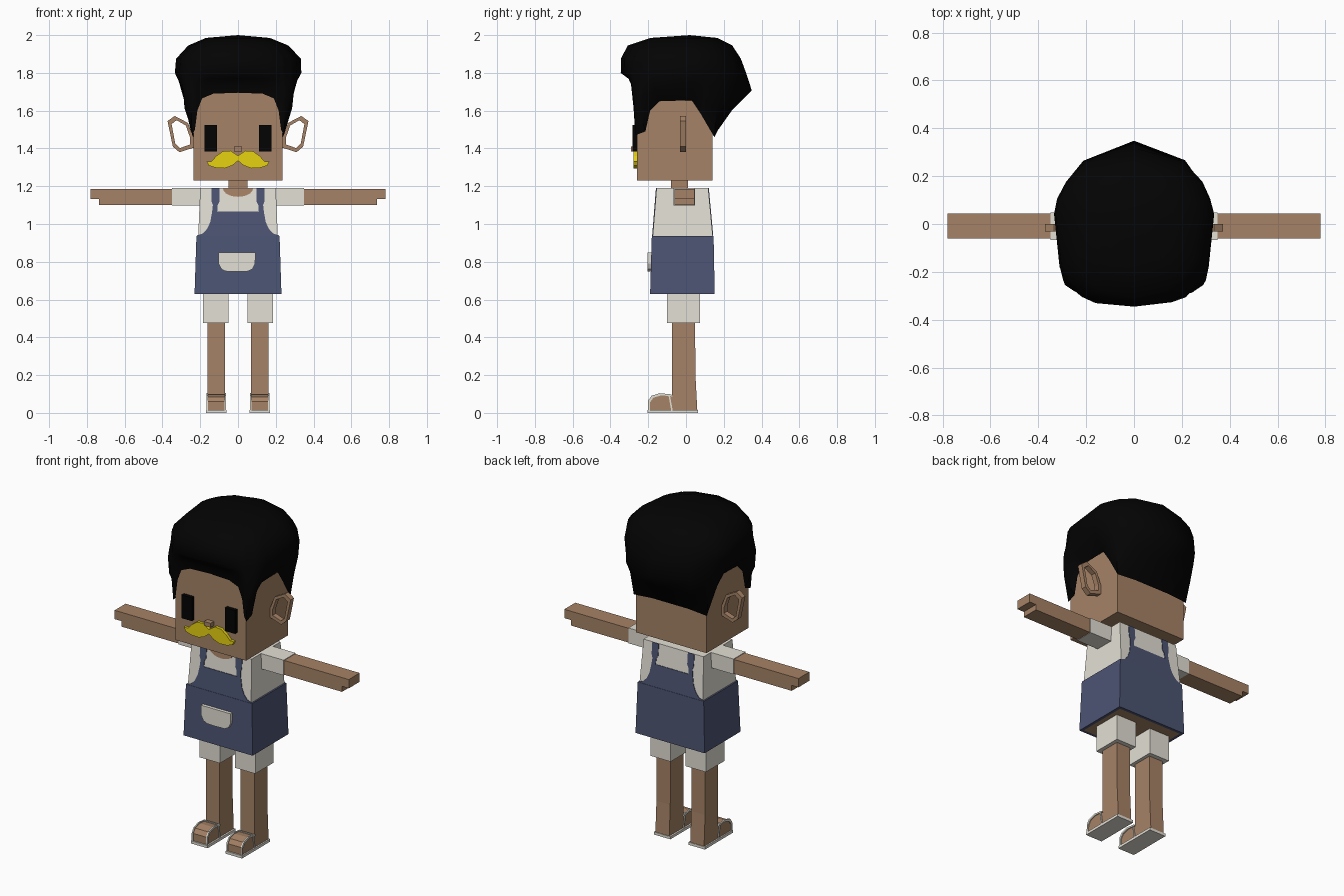
import bpy, bmesh, math, random
from mathutils import Vector

random.seed(4)
cube = bpy.data.objects.get("Cube")
if cube:
    bpy.data.objects.remove(cube, do_unlink=True)


def material(name, r, g, b):
    m = bpy.data.materials.new(name)
    m.use_nodes = True
    m.diffuse_color = (r, g, b, 1)
    node = m.node_tree.nodes["Principled BSDF"]
    node.inputs["Base Color"].default_value = (r, g, b, 1)
    node.inputs["Roughness"].default_value = 0.8
    return m


SKIN = material("skin brown", 0.38, 0.225, 0.133)
CLOTH = material("off white cloth", 0.77, 0.745, 0.665)
DENIM = material("denim blue", 0.074, 0.09, 0.172)
BLACK = material("hair black", 0.001, 0.001, 0.001)
YELLOW = material("moustache yellow", 0.8, 0.65, 0.005)


def finish(name, bm, mats, mirror=False):
    bmesh.ops.recalc_face_normals(bm, faces=bm.faces)
    mesh = bpy.data.meshes.new(name)
    bm.to_mesh(mesh)
    bm.free()
    for m in mats:
        mesh.materials.append(m)
    ob = bpy.data.objects.new(name, mesh)
    bpy.context.collection.objects.link(ob)
    if mirror:
        ob.modifiers.new("Mirror", "MIRROR").use_mirror_merge = False
    return ob


def block(name, bottom, top, mat, mirror=False):
    """Tapered box; bottom and top are (x0, x1, y0, y1, z)."""
    bm = bmesh.new()
    rings = []
    for x0, x1, y0, y1, z in (bottom, top):
        rings.append([bm.verts.new(p) for p in
                      ((x0, y0, z), (x1, y0, z), (x1, y1, z), (x0, y1, z))])
    bm.faces.new(rings[0])
    bm.faces.new(rings[1])
    for i in range(4):
        j = (i + 1) % 4
        bm.faces.new((rings[0][i], rings[0][j], rings[1][j], rings[1][i]))
    return finish(name, bm, [mat], mirror)


def box(name, x0, x1, y0, y1, z0, z1, mat, mirror=False):
    return block(name, (x0, x1, y0, y1, z0), (x0, x1, y0, y1, z1), mat, mirror)


def prism(name, pts, place, lo, hi, mat, mirror=False, hole=None):
    """Extrude an outline from lo to hi; place(a, b, depth) gives the 3D point."""
    bm = bmesh.new()

    def loops(outline):
        return [[bm.verts.new(place(a, b, d)) for a, b in outline] for d in (lo, hi)]

    def wall(p, q):
        for i in range(len(p)):
            j = (i + 1) % len(p)
            bm.faces.new((p[i], p[j], q[j], q[i]))

    front, back = loops(pts)
    wall(front, back)
    if hole:
        inner_front, inner_back = loops(hole)
        wall(inner_front, inner_back)
        wall(front, inner_front)
        wall(back, inner_back)
    else:
        bm.faces.new(front)
        bm.faces.new(back)
    return finish(name, bm, [mat], mirror)


def both_sides(half):
    return half + [(-a, b) for a, b in reversed(half) if a > 0]


def xz(a, b, d):
    return (a, d, b)


def yz(a, b, d):
    return (d, a, b)


# Head, neck and face
box("head", -0.235, 0.235, -0.26, 0.14, 1.23, 1.71, SKIN)
box("neck", -0.05, 0.05, -0.08, 0.01, 1.17, 1.235, SKIN)
box("eyes", 0.11, 0.178, -0.283, -0.255, 1.385, 1.525, BLACK, True)
box("nose", -0.022, 0.022, -0.292, -0.255, 1.385, 1.41, SKIN)
wing = [(0, 1.335), (0.03, 1.31), (0.07, 1.295), (0.12, 1.298), (0.155, 1.31),
        (0.167, 1.332), (0.14, 1.332), (0.115, 1.36), (0.08, 1.385),
        (0.04, 1.388), (0, 1.362)]
prism("moustache", both_sides(wing), xz, -0.277, -0.255, YELLOW)
ear = [(0.232, 1.405), (0.31, 1.38), (0.345, 1.41), (0.373, 1.545),
       (0.335, 1.572), (0.265, 1.535), (0.232, 1.45)]
ear_hole = [(0.302 + (a - 0.302) * 0.7, 1.475 + (b - 1.475) * 0.77) for a, b in ear]
prism("ears", ear, xz, -0.032, 0.0, SKIN, True, ear_hole)

# Hair: hairline around the head, then rings that swell and close over the top
side = [(0, -0.268, 1.695), (0.13, -0.268, 1.69), (0.19, -0.268, 1.665),
        (0.215, -0.268, 1.6), (0.228, -0.268, 1.5), (0.243, -0.268, 1.47),
        (0.243, -0.215, 1.49), (0.243, -0.19, 1.6), (0.243, -0.14, 1.65),
        (0.243, 0.03, 1.655), (0.243, 0.08, 1.58), (0.243, 0.15, 1.46),
        (0.12, 0.15, 1.47), (0, 0.15, 1.47)]
hairline = side + [(-x, y, z) for x, y, z in reversed(side[1:-1])]
# lift over the hairline or fixed height, half width, front, back, squareness of each
shells = [(0.4, 0, 0.292, 0.278, 0.245, 12, 3), (0.72, 0, 0.316, 0.305, 0.345, 5, 2.1),
          (1, 0, 0.335, 0.345, 0.32, 2.7, 2.1), (None, 1.875, 0.333, 0.342, 0.292, 2.5, 2.1),
          (None, 1.945, 0.265, 0.31, 0.245, 2.3, 2.1),
          (None, 1.985, 0.17, 0.19, 0.165, 2.1, 2)]
bm = bmesh.new()
rows = [[bm.verts.new(p) for p in hairline]]
for lift, height, width, front, back, n_front, n_back in shells:
    row = []
    for x, y, z in hairline:
        d = Vector((x, y)).normalized()
        depth, n = (front, n_front) if y < 0 else (back, n_back)
        r = (abs(d.x / width) ** n + abs(d.y / depth) ** n) ** (-1 / n)
        r *= 1 + random.uniform(-0.008, 0.012)
        h = z + lift * (1.8 - z) if lift else height
        row.append(bm.verts.new((d.x * r, d.y * r, h)))
    rows.append(row)
for low, high in zip(rows, rows[1:]):
    for i in range(len(low)):
        j = (i + 1) % len(low)
        bm.faces.new((low[i], low[j], high[j], high[i]))
crown = bm.verts.new((0, 0.02, 2.0))
for i, v in enumerate(rows[-1]):
    bm.faces.new((v, rows[-1][(i + 1) % len(rows[-1])], crown))
hair = finish("hair", bm, [BLACK])
bpy.context.view_layer.objects.active = hair
hair.select_set(True)
bpy.ops.object.shade_smooth_by_angle(angle=math.radians(50))
hair.select_set(False)

# Shirt with a round neckline, and sleeves
block("shirt", (-0.212, 0.212, -0.179, 0.145, 0.9), (-0.2, 0.2, -0.156, 0.118, 1.19), CLOTH)
neck_half = [(0.08 * math.sin(t * math.pi / 10), 1.189 - 0.045 * math.cos(t * math.pi / 10))
             for t in range(6)]
prism("neckline", both_sides(neck_half),
      lambda a, b, d: (a, d - (1.19 - b) * 0.08, b), -0.159, -0.152, SKIN)
box("sleeves", 0.17, 0.35, -0.066, 0.048, 1.098, 1.19, CLOTH, True)

# Arms with a stepped hand end
arm = [(0.34, 1.1), (0.735, 1.1), (0.735, 1.133), (0.78, 1.133),
       (0.78, 1.186), (0.34, 1.186)]
prism("arms", arm, xz, -0.06, 0.044, SKIN, True)

# Apron skirt, with the body showing inside its lower rim
skirt = block("apron_skirt", (-0.23, 0.23, -0.19, 0.152, 0.63),
              (-0.22, 0.22, -0.181, 0.146, 0.937), DENIM)
skirt.data.materials.append(SKIN)
bm = bmesh.new()
bm.from_mesh(skirt.data)
base = min(bm.faces, key=lambda f: f.calc_center_median().z)
bmesh.ops.inset_region(bm, faces=[base], thickness=0.025)
base.material_index = 1
bm.to_mesh(skirt.data)
bm.free()

# Bibs with straps, sloping along the shirt
bib = [(0, 0.93), (0.22, 0.93), (0.215, 0.94), (0.185, 0.95), (0.163, 0.975),
       (0.147, 1.01), (0.137, 1.065), (0.133, 1.1), (0.14, 1.12), (0.14, 1.19),
       (0.097, 1.19), (0.097, 1.12), (0.108, 1.1), (0.11, 1.067), (0, 1.067)]
for name, sign, y, slope in (("front_bib", -1, 0.175, 0.079), ("back_bib", 1, 0.14, 0.092)):
    prism(name, both_sides(bib),
          lambda a, b, d, s=sign, k=slope: (a, s * (d - (b - 0.94) * k), b),
          y, y + 0.004, DENIM)

# Pocket
pocket = [(0, 0.748), (0.06, 0.75), (0.083, 0.762), (0.097, 0.79), (0.098, 0.85), (0, 0.85)]
prism("pocket", both_sides(pocket), lambda a, b, d: (a - 0.006, d, b), -0.203, -0.18, CLOTH)

# Shorts, legs and feet
box("shorts", 0.05, 0.185, -0.1, 0.075, 0.475, 0.65, CLOTH, True)
leg = [(-0.075, 0.01), (0.06, 0.01), (0.05, 0.2), (0.048, 0.48), (-0.075, 0.48)]
prism("legs", leg, yz, 0.07, 0.162, SKIN, True)
arch = [(-0.196, 0.06), (-0.178, 0.085), (-0.135, 0.098), (-0.075, 0.092)]
prism("feet", [(-0.07, 0.01), (-0.196, 0.01)] + arch, yz, 0.07, 0.162, SKIN, True)

# Sandals: sole, edge bands over the toes and a cross strap
box("sandal_soles", 0.06, 0.17, -0.204, 0.063, 0.0, 0.016, CLOTH, True)
band_outer = [(-0.202, 0.01)] + [(a - 0.004, b + 0.006) for a, b in arch]
band_inner = [(-0.192, 0.01)] + [(a + 0.005, b - 0.005) for a, b in arch]
for name, x in (("sandal_inner_bands", 0.064), ("sandal_outer_bands", 0.16)):
    prism(name, band_outer + band_inner[::-1], yz, x, x + 0.008, CLOTH, True)
strap = [(-0.078, 0.01), (-0.07, 0.01), (-0.086, 0.1), (-0.094, 0.1)]
prism("sandal_cross_straps", strap, yz, 0.065, 0.167, CLOTH, True)
